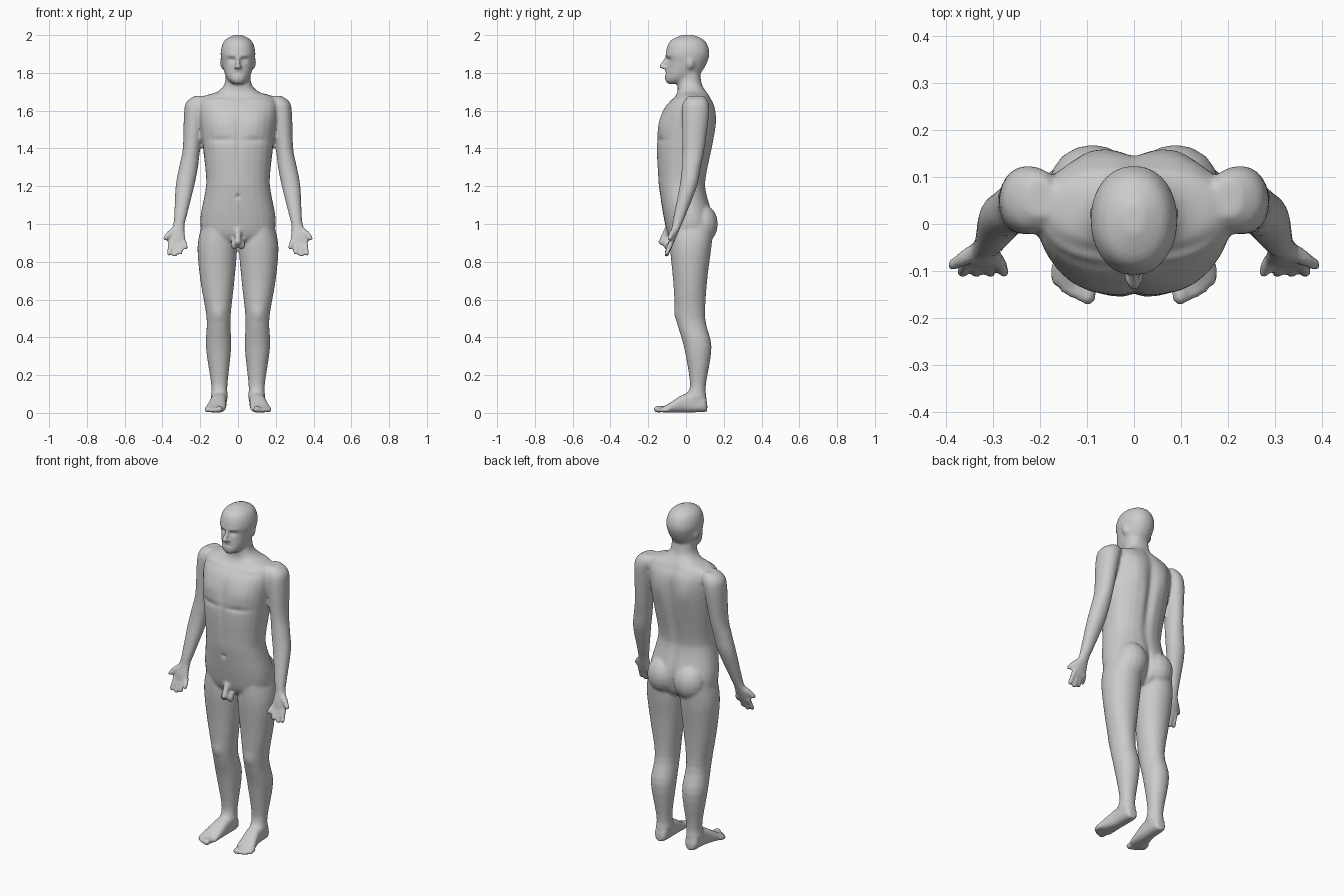
import bpy, bmesh, math
from mathutils import Vector, Matrix

if "Cube" in bpy.data.objects:
    bpy.data.objects.remove(bpy.data.objects["Cube"])

bm = bmesh.new()
SEG = 28
BOTH = (1, -1)


def spline(rows, steps=4):
    """Catmull-Rom interpolation of a list of rows."""
    out = []
    for i in range(len(rows) - 1):
        a, b, c, d = rows[max(i - 1, 0)], rows[i], rows[i + 1], rows[min(i + 2, len(rows) - 1)]
        for s in range(steps):
            t = s / steps
            out.append([0.5 * (2 * q + (r - p) * t + (2 * p - 5 * q + 4 * r - w) * t * t
                               + (3 * q - p - 3 * r + w) * t ** 3)
                        for p, q, r, w in zip(a, b, c, d)])
    return out + [list(rows[-1])]


def loft(rows, sides=(1,), power=2.3, lengthwise=False):
    """Closed tube of superellipse rings; row = x, y, z, half width, half depth."""
    for side in sides:
        rings = []
        for x, y, z, a, b in spline(rows):
            ring = []
            for k in range(SEG):
                t = 2 * math.pi * k / SEG
                c, s = math.cos(t), math.sin(t)
                u = a * math.copysign(abs(c) ** (2 / power), c)
                v = b * math.copysign(abs(s) ** (2 / power), s)
                p = (x + u, y, z + v) if lengthwise else (x + u, y + v, z)
                ring.append(bm.verts.new((side * p[0], p[1], p[2])))
            rings.append(ring)
        for r0, r1 in zip(rings, rings[1:]):
            for k in range(SEG):
                n = (k + 1) % SEG
                bm.faces.new((r0[k], r0[n], r1[n], r1[k]))
        bm.faces.new(rings[0])
        bm.faces.new(rings[-1])


def blob(pos, size, sides=BOTH):
    for s in sides:
        m = Matrix.Translation((s * pos[0], pos[1], pos[2])) @ Matrix.Diagonal((*size, 1))
        bmesh.ops.create_uvsphere(bm, u_segments=16, v_segments=10, radius=1, matrix=m)


def capsule(p, q, r0, r1, sides=BOTH):
    """Tapered rounded rod: a ball pulled apart into two halves."""
    for s in sides:
        a, b = Vector((s * p[0], p[1], p[2])), Vector((s * q[0], q[1], q[2]))
        turn = (b - a).to_track_quat('Z', 'Y')
        ball = bmesh.ops.create_uvsphere(bm, u_segments=12, v_segments=9, radius=1)
        for v in ball["verts"]:
            v.co = b + turn @ v.co * r1 if v.co.z > 0 else a + turn @ v.co * r0


def profile(rows):
    """z, front y, back y, half width -> loft rows."""
    return [(0, (f + b) / 2, z, w, (b - f) / 2) for z, f, b, w in rows]


# torso and neck
loft(profile([
    (.885, -.04, .08, .06), (.93, -.09, .125, .175), (1.02, -.115, .145, .2),
    (1.17, -.14, .108, .174), (1.25, -.148, .108, .169), (1.44, -.155, .145, .19),
    (1.6, -.122, .153, .208), (1.67, -.062, .128, .19), (1.70, -.045, .11, .11),
    (1.74, -.045, .085, .072), (1.80, -.04, .075, .066)]))

# head
loft(profile([
    (1.742, -.095, -.03, .025), (1.76, -.11, .03, .05), (1.79, -.108, .072, .068),
    (1.85, -.101, .11, .084), (1.91, -.106, .124, .092), (1.97, -.083, .1, .072),
    (2.001, -.02, .04, .02)]), power=2.1)

# nose and ears
capsule((0, -.103, 1.877), (0, -.128, 1.835), .009, .014, (1,))
blob((.011, -.115, 1.829), (.011, .014, .009))
blob((.083, .022, 1.855), (.012, .02, .033))

# legs and seat
loft([(.11, .03, 1.0, .08, .115), (.11, .025, .88, .104, .11), (.109, .022, .7, .09, .09),
      (.103, .025, .5, .063, .077), (.103, .062, .35, .067, .073), (.099, .064, .16, .044, .043),
      (.099, .055, .09, .042, .05), (.1, .065, .03, .036, .05)], BOTH, 2.1)
blob((.088, .085, 1.0), (.092, .084, .105))

# feet
loft([(.1, .112, .03, .022, .022), (.1, .09, .048, .038, .044), (.103, 0, .052, .042, .05),
      (.119, -.1, .023, .054, .021), (.121, -.125, .018, .045, .014)], BOTH, 2.5, True)

# toes, stepping back towards the little one
for i in range(5):
    r = .018 if i == 0 else .013
    x = .098 + .0168 * i
    capsule((x, -.09, .02), (x, -.154 + .0023 * i * i, r + .001), r, r)

# arms and palms
loft([(.2, .055, 1.678, .03, .04), (.214, .052, 1.645, .06, .066), (.23, .05, 1.58, .056, .072),
      (.246, .04, 1.4, .046, .058), (.262, .028, 1.3, .05, .05), (.281, .012, 1.2, .049, .046),
      (.305, -.035, 1.04, .033, .031), (.314, -.05, .99, .031, .024),
      (.324, -.07, .93, .045, .019), (.319, -.08, .893, .043, .013)], BOTH, 2.1)

# fingers fan out from the palm, then the thumb
for i in range(4):
    capsule((.287 + .023 * i, -.077, .905),
            (.275 + .03 * i, -.103, .836 + .009 * (i - 2.1) ** 2), .0145, .012)
capsule((.338, -.06, .965), (.365, -.075, .947), .02, .016)
capsule((.365, -.075, .947), (.385, -.087, .924), .016, .0125)

# groin anatomy
capsule((0, -.1, .965), (0, -.128, .905), .018, .018, (1,))
blob((.019, -.098, .892), (.02, .024, .028))

bmesh.ops.recalc_face_normals(bm, faces=bm.faces)
mesh = bpy.data.meshes.new("body")
bm.to_mesh(mesh)
bm.free()
body = bpy.data.objects.new("body", mesh)
bpy.context.collection.objects.link(body)
bpy.context.view_layer.objects.active = body
body.select_set(True)

# fuse all parts into one skin and relax it
fuse = body.modifiers.new("fuse", "REMESH")
fuse.mode = "VOXEL"
fuse.voxel_size = .0085
fuse.use_smooth_shade = True
relax = body.modifiers.new("relax", "SMOOTH")
relax.factor = .5
relax.iterations = 3
for name in ("fuse", "relax"):
    bpy.ops.object.modifier_apply(modifier=name)

# sculpt strokes, mirrored: centre x, y, z, reach across, reach up, push along the normal
strokes = [
    (.034, -.1, 1.869, .02, .012, -.011),   # eye sockets
    (.03, -.1, 1.893, .03, .009, .004),     # brow
    (0, -.12, 1.796, .024, .016, .006),     # lips
    (0, -.12, 1.796, .026, .006, -.008),    # mouth
    (.095, -.13, 1.53, .07, .06, .009),     # chest muscles
    (.09, -.15, 1.445, .07, .014, -.007),   # chest crease
    (0, -.15, 1.45, .015, .16, -.008),      # breastbone
    (0, -.145, 1.145, .01, .012, -.012),    # navel
    (.11, -.06, 1.655, .08, .01, .005),     # collar bones
    (0, .14, 1.38, .025, .27, -.016),       # spine
    (.085, .15, 1.54, .05, .09, .012),      # shoulder blades
    (0, .13, .98, .014, .09, -.02),         # seat cleft
    (.105, -.05, .525, .03, .035, .007),    # kneecaps
    (.1, .055, .085, .07, .018, .005),      # ankles
]
mesh = body.data
count = len(mesh.vertices) * 3
co, normal = [0.0] * count, [0.0] * count
mesh.vertices.foreach_get("co", co)
mesh.vertex_normals.foreach_get("vector", normal)
for i in range(0, count, 3):
    px, py, pz = abs(co[i]), co[i + 1], co[i + 2]
    push = 0
    for x, y, z, across, up, amount in strokes:
        dz = (pz - z) / up
        if -2.5 < dz < 2.5:
            dx, dy = (px - x) / across, (py - y) / .06
            push += amount * math.exp(-dx * dx - dy * dy - dz * dz)
    if push:
        for k in range(3):
            co[i + k] += normal[i + k] * push
mesh.vertices.foreach_set("co", co)
mesh.update()
